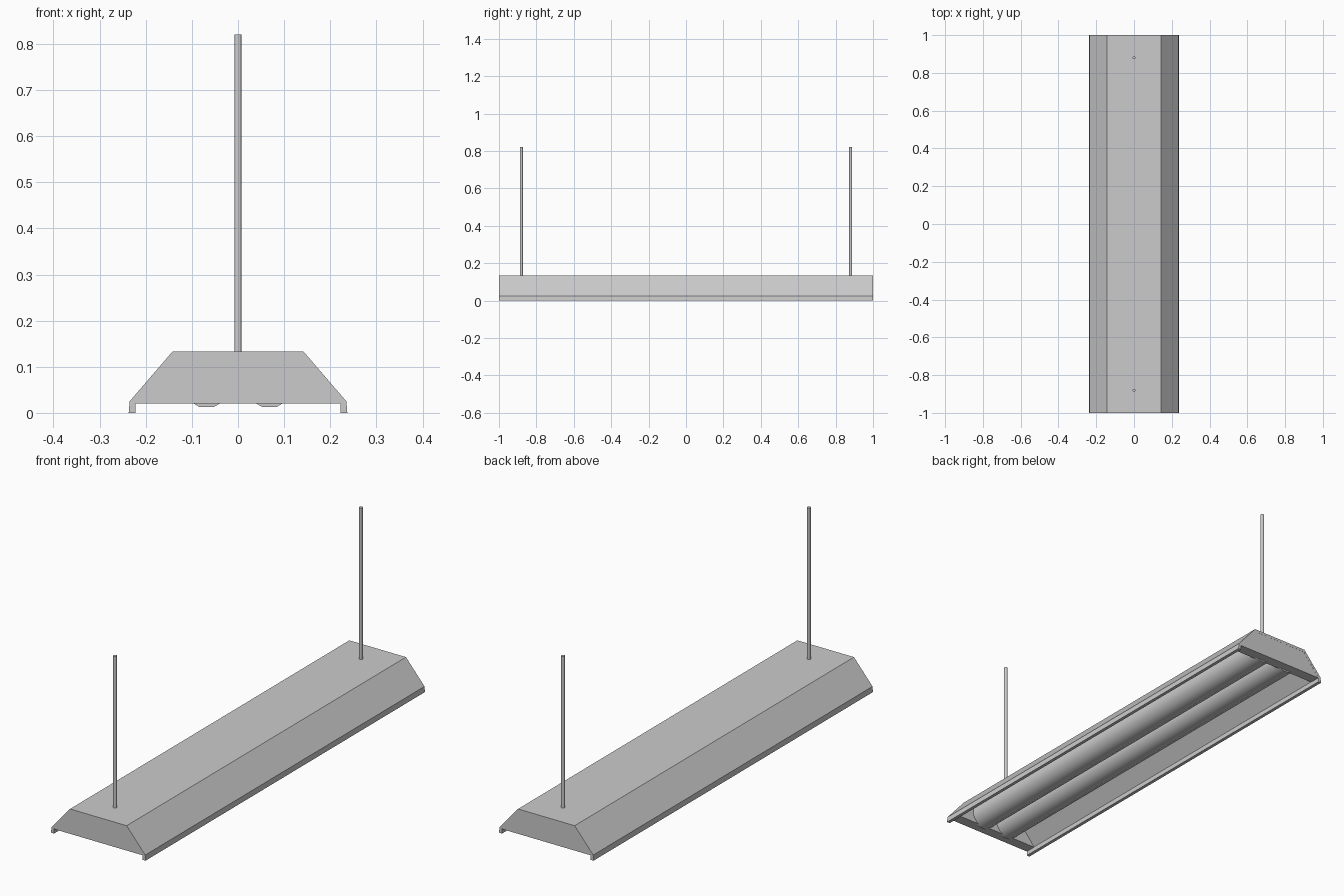
import bpy, bmesh, math

if "Cube" in bpy.data.objects:
    bpy.data.objects.remove(bpy.data.objects["Cube"])


def prism(name, profile, y0, y1):
    """Extrude an x-z outline along y."""
    bm = bmesh.new()
    face = bm.faces.new([bm.verts.new((x, y0, z)) for x, z in profile])
    new = bmesh.ops.extrude_face_region(bm, geom=[face])["geom"]
    bmesh.ops.translate(bm, vec=(0, y1 - y0, 0),
                        verts=[v for v in new if isinstance(v, bmesh.types.BMVert)])
    bmesh.ops.recalc_face_normals(bm, faces=bm.faces)
    mesh = bpy.data.meshes.new(name)
    bm.to_mesh(mesh)
    bm.free()
    obj = bpy.data.objects.new(name, mesh)
    bpy.context.collection.objects.link(obj)
    return obj


def mirrored(half):
    """Complete a right-hand outline on the left side."""
    return half + [(-x, z) for x, z in reversed(half)]


def ngon(cx, cz, r, sides):
    step = 2 * math.pi / sides
    return [(cx + r * math.cos((i + 0.5) * step), cz + r * math.sin((i + 0.5) * step))
            for i in range(sides)]


# Folded reflector housing, open below, with lips along both long edges
outer = [(0.237, 0.0), (0.235, 0.025), (0.142, 0.133)]
inner = [(0.138, 0.121), (0.222, 0.021), (0.222, 0.0)]
profile = mirrored(outer) + [(-x, z) for x, z in reversed(inner)] + inner
prism("reflector_housing", profile, -1.0, 1.0)

# End plates closing the housing, stopping short of the lips
plate = mirrored([(0.228, 0.02), (0.228, 0.028), (0.141, 0.1325)])
for side, label in ((-1, "front"), (1, "back")):
    y0, y1 = sorted((side * 0.95, side * 0.9995))
    prism(label + "_end_plate", plate, y0, y1)

# Two fluorescent tubes
for side, label in ((-1, "left"), (1, "right")):
    tube = prism(label + "_tube", ngon(side * 0.068, 0.0727, 0.0617, 12), -0.96, 0.96)
    for poly in tube.data.polygons:
        poly.use_smooth = len(poly.vertices) == 4

# Hanging rods
for side, label in ((-1, "front"), (1, "back")):
    bpy.ops.mesh.primitive_cylinder_add(vertices=12, radius=0.008, depth=0.70,
                                        location=(0, side * 0.88, 0.47))
    bpy.context.object.name = label + "_hanging_rod"
